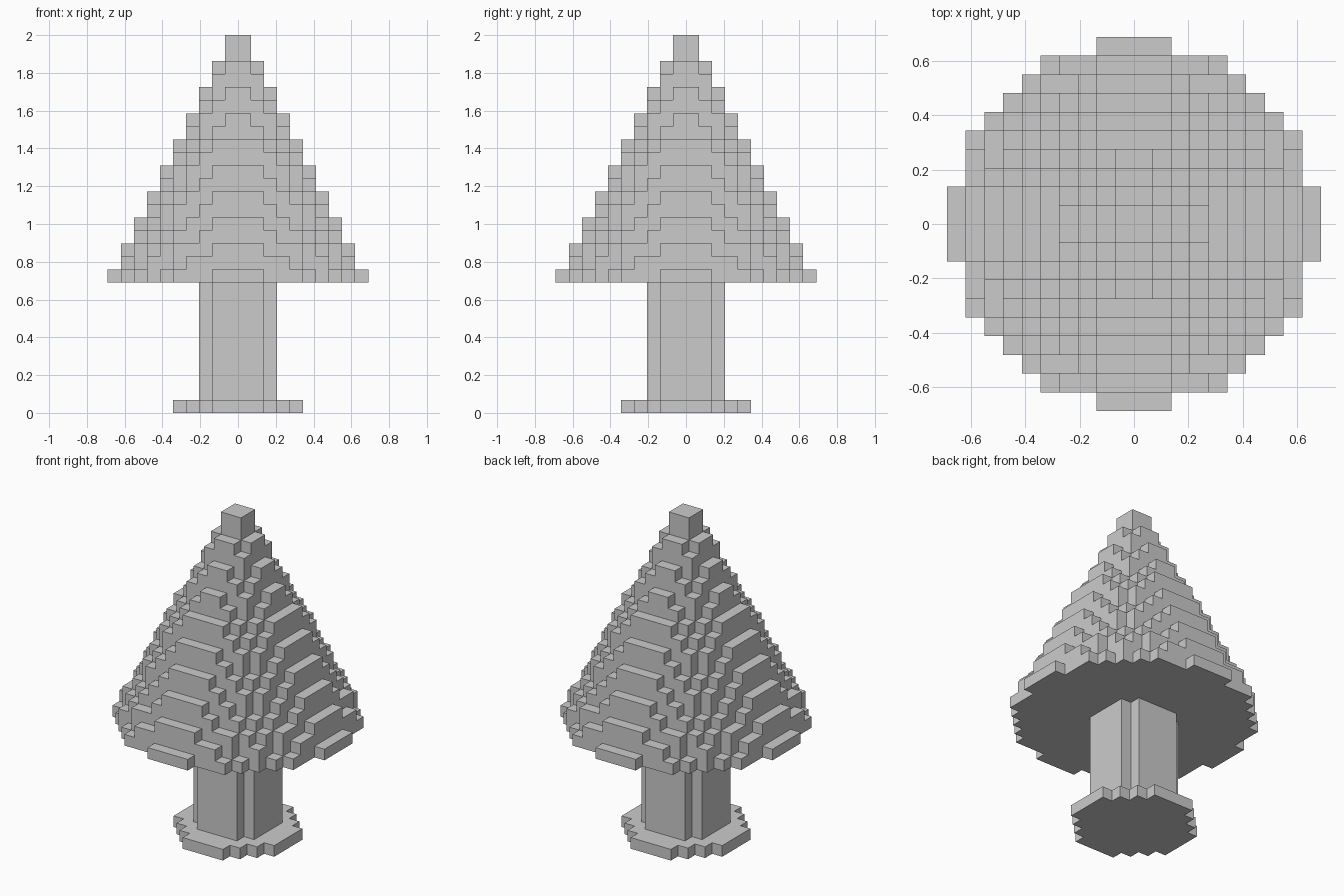
import bpy
import bmesh
from mathutils import Vector

cube = bpy.data.objects.get("Cube")
if cube:
    bpy.data.objects.remove(cube, do_unlink=True)

LAYERS = 29
UNIT = 2 / LAYERS      # edge length of one block
TRUNK_TOP = 10         # layer where the foliage begins

# One plain grey for everything
grey = bpy.data.materials.new("plain_grey")
grey.use_nodes = True
colour = (0.6, 0.6, 0.6, 1)
grey.diffuse_color = colour
grey.node_tree.nodes["Principled BSDF"].inputs["Base Color"].default_value = colour


def disc(layer, radius):
    """Blocks of one layer whose centres lie inside a circle."""
    span = range(-10, 10)
    return {(x, y, layer) for x in span for y in span
            if (x + 0.5) ** 2 + (y + 0.5) ** 2 < radius ** 2}


def build_blocks(name, cells, solid):
    """Make the outer skin of the cells, skipping faces touching any solid block."""
    bm = bmesh.new()
    for cell in sorted(cells):
        centre = Vector(cell) + Vector((0.5, 0.5, 0.5))
        for axis in range(3):
            for sign in (-1, 1):
                normal = Vector((0, 0, 0))
                normal[axis] = sign
                if tuple(int(c + n) for c, n in zip(cell, normal)) in solid:
                    continue
                u = Vector((0, 0, 0))
                u[(axis + 1) % 3] = 0.5
                v = normal.cross(u)
                mid = centre + normal / 2
                corners = (mid + u + v, mid - u + v, mid - u - v, mid + u - v)
                bm.faces.new([bm.verts.new(p * UNIT) for p in corners])
    bmesh.ops.remove_doubles(bm, verts=bm.verts[:], dist=UNIT / 100)
    # Merge flat neighbours into larger faces
    bmesh.ops.dissolve_limit(bm, angle_limit=0.01, verts=bm.verts[:], edges=bm.edges[:])
    mesh = bpy.data.meshes.new(name)
    bm.to_mesh(mesh)
    bm.free()
    mesh.materials.append(grey)
    obj = bpy.data.objects.new(name, mesh)
    bpy.context.collection.objects.link(obj)


# Round foot, notched column and stepped cone
parts = {
    "trunk_base": disc(0, 4.8),
    "trunk": set().union(*(disc(z, 3.2) for z in range(1, TRUNK_TOP))),
    "foliage": set().union(*(disc(z, (LAYERS + 0.5 - z) / 2)
                             for z in range(TRUNK_TOP, LAYERS))),
}
solid = set().union(*parts.values())
for name, cells in parts.items():
    build_blocks(name, cells, solid)
